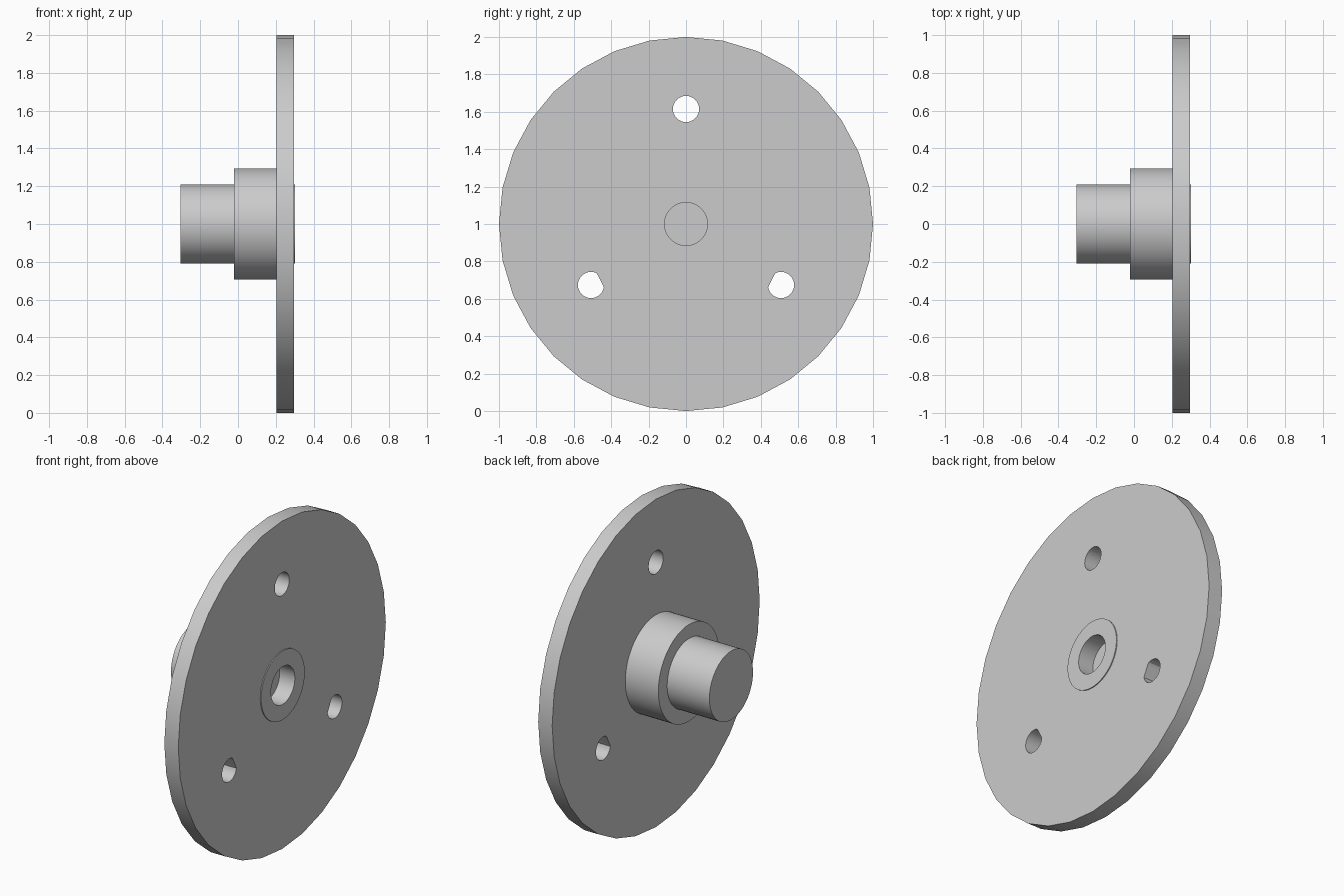
import bpy, bmesh, math
from mathutils import Vector

if "Cube" in bpy.data.objects:
    bpy.data.objects.remove(bpy.data.objects["Cube"], do_unlink=True)

metal = bpy.data.materials.new("grey metal")
metal.use_nodes = True
GREY = (0.6, 0.6, 0.6, 1)
metal.diffuse_color = GREY
metal.node_tree.nodes["Principled BSDF"].inputs["Base Color"].default_value = GREY

AXIS_Z = 1.0


def finish(name, bm):
    """Turn a bmesh into a smooth-shaded object with sharp corners."""
    bmesh.ops.recalc_face_normals(bm, faces=bm.faces)
    mesh = bpy.data.meshes.new(name)
    bm.to_mesh(mesh)
    bm.free()
    mesh.materials.append(metal)
    obj = bpy.data.objects.new(name, mesh)
    obj.location.z = AXIS_Z
    bpy.context.collection.objects.link(obj)
    bpy.ops.object.select_all(action="DESELECT")
    obj.select_set(True)
    bpy.context.view_layer.objects.active = obj
    bpy.ops.object.shade_smooth_by_angle(angle=math.radians(30))
    return obj


def lathe(name, profile, steps=64):
    """Spin (x, radius) points around the x axis."""
    bm = bmesh.new()
    verts = [bm.verts.new((x, 0, r)) for x, r in profile]
    edges = [bm.edges.new(pair) for pair in zip(verts, verts[1:])]
    bmesh.ops.spin(bm, geom=verts + edges, cent=(0, 0, 0), axis=(1, 0, 0),
                   angle=math.tau, steps=steps)
    bmesh.ops.remove_doubles(bm, verts=bm.verts, dist=1e-4)
    return finish(name, bm)


def loop(bm, x, y, z, radius, sides, flat=None, reach=0):
    """Closed circle of edges; flat is a direction in which it is cut off."""
    verts = []
    for i in range(sides):
        a = math.tau * i / sides
        p = Vector((0, math.cos(a), math.sin(a))) * radius
        if flat:
            p -= flat * max(0, p.dot(flat) - reach)
        verts.append(bm.verts.new(p + Vector((x, y, z))))
    return [bm.edges.new((verts[i - 1], verts[i])) for i in range(sides)]


# Flange plate with centre opening and three bolt holes
bm = bmesh.new()
BACK, FRONT = 0.203, 0.297
edges = loop(bm, BACK, 0, 0, 1.0, 32)
edges += loop(bm, BACK, 0, 0, 0.2, 64)
edges += loop(bm, BACK, 0, 0.615, 0.07, 32)
for side in (-1, 1):
    inward = Vector((0, -side * 0.894, 0.447)).normalized()
    edges += loop(bm, BACK, side * 0.508, -0.326, 0.07, 32, inward, 0.056)
bmesh.ops.triangle_fill(bm, edges=edges, use_beauty=True, use_dissolve=False,
                        normal=(1, 0, 0))
extruded = bmesh.ops.extrude_face_region(bm, geom=bm.faces[:],
                                         use_keep_orig=True)["geom"]
bmesh.ops.translate(bm, vec=(FRONT - BACK, 0, 0),
                    verts=[g for g in extruded if isinstance(g, bmesh.types.BMVert)])
finish("flange_plate", bm)

# Hub collar behind the plate
lathe("hub_collar", [(-0.02, 0.2), (-0.02, 0.295), (0.21, 0.295)])

# Shaft with a blind bore in the plate end
lathe("shaft", [(-0.305, 0), (-0.305, 0.21), (0.303, 0.21),
                (0.303, 0.115), (0.2, 0.115), (0.2, 0)])
